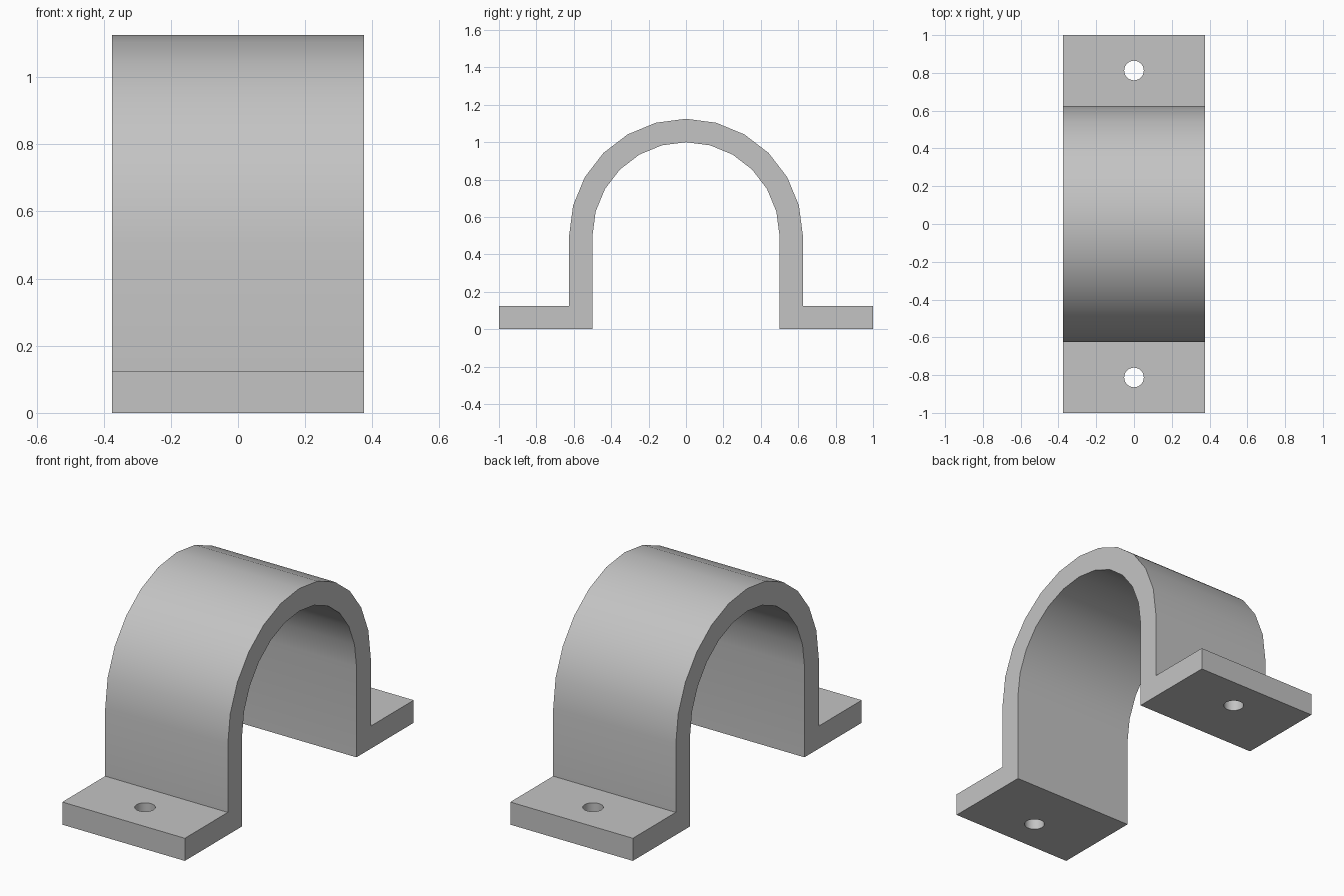
import bpy, bmesh, math

if "Cube" in bpy.data.objects:
    bpy.data.objects.remove(bpy.data.objects["Cube"], do_unlink=True)

WIDTH, THICK, INNER, SPRING = 0.75, 0.125, 0.5, 0.5
OUTER = INNER + THICK
HOLE_Y, HOLE_R = 0.8125, 0.052
STEPS = 12

# Plain grey metal
metal = bpy.data.materials.new("grey metal")
metal.use_nodes = True
colour = (0.55, 0.55, 0.55, 1)
metal.diffuse_color = colour
metal.node_tree.nodes["Principled BSDF"].inputs["Base Color"].default_value = colour


def arch(radius):
    """Half circle points from +y over the top to -y."""
    angles = [math.pi * i / STEPS for i in range(STEPS + 1)]
    return [(radius * math.cos(a), SPRING + radius * math.sin(a)) for a in angles]


# Strap outline in y and z: outer path, then back along the inside
outline = [(1, 0), (1, THICK), (OUTER, THICK)] + arch(OUTER)
outline += [(-OUTER, THICK), (-1, THICK), (-1, 0), (-INNER, 0)]
outline += arch(INNER)[::-1] + [(INNER, 0)]

bm = bmesh.new()
face = bm.faces.new([bm.verts.new((-WIDTH / 2, y, z)) for y, z in outline])
side = bmesh.ops.extrude_face_region(bm, geom=[face])
moved = [v for v in side["geom"] if isinstance(v, bmesh.types.BMVert)]
bmesh.ops.translate(bm, verts=moved, vec=(WIDTH, 0, 0))
bmesh.ops.recalc_face_normals(bm, faces=bm.faces)
mesh = bpy.data.meshes.new("pipe_strap")
bm.to_mesh(mesh)
bm.free()
mesh.materials.append(metal)
strap = bpy.data.objects.new("pipe_strap", mesh)
bpy.context.collection.objects.link(strap)

# Screw holes through both feet
for name, y in (("front_hole_cutter", -HOLE_Y), ("back_hole_cutter", HOLE_Y)):
    bpy.ops.mesh.primitive_cylinder_add(vertices=24, radius=HOLE_R, depth=THICK * 3,
                                        location=(0, y, THICK / 2))
    cutter = bpy.context.object
    cutter.name = name
    cutter.data.materials.append(metal)
    cutter.hide_render = True
    cutter.hide_set(True)
    cut = strap.modifiers.new(name, "BOOLEAN")
    cut.operation, cut.solver, cut.object = "DIFFERENCE", "EXACT", cutter

# Smooth curves, sharp corners
bpy.ops.object.select_all(action="DESELECT")
strap.select_set(True)
bpy.context.view_layer.objects.active = strap
for cut in list(strap.modifiers):
    cutter = cut.object
    bpy.ops.object.modifier_apply(modifier=cut.name)
    bpy.data.objects.remove(cutter, do_unlink=True)
bpy.ops.object.shade_smooth_by_angle(angle=math.radians(30))
